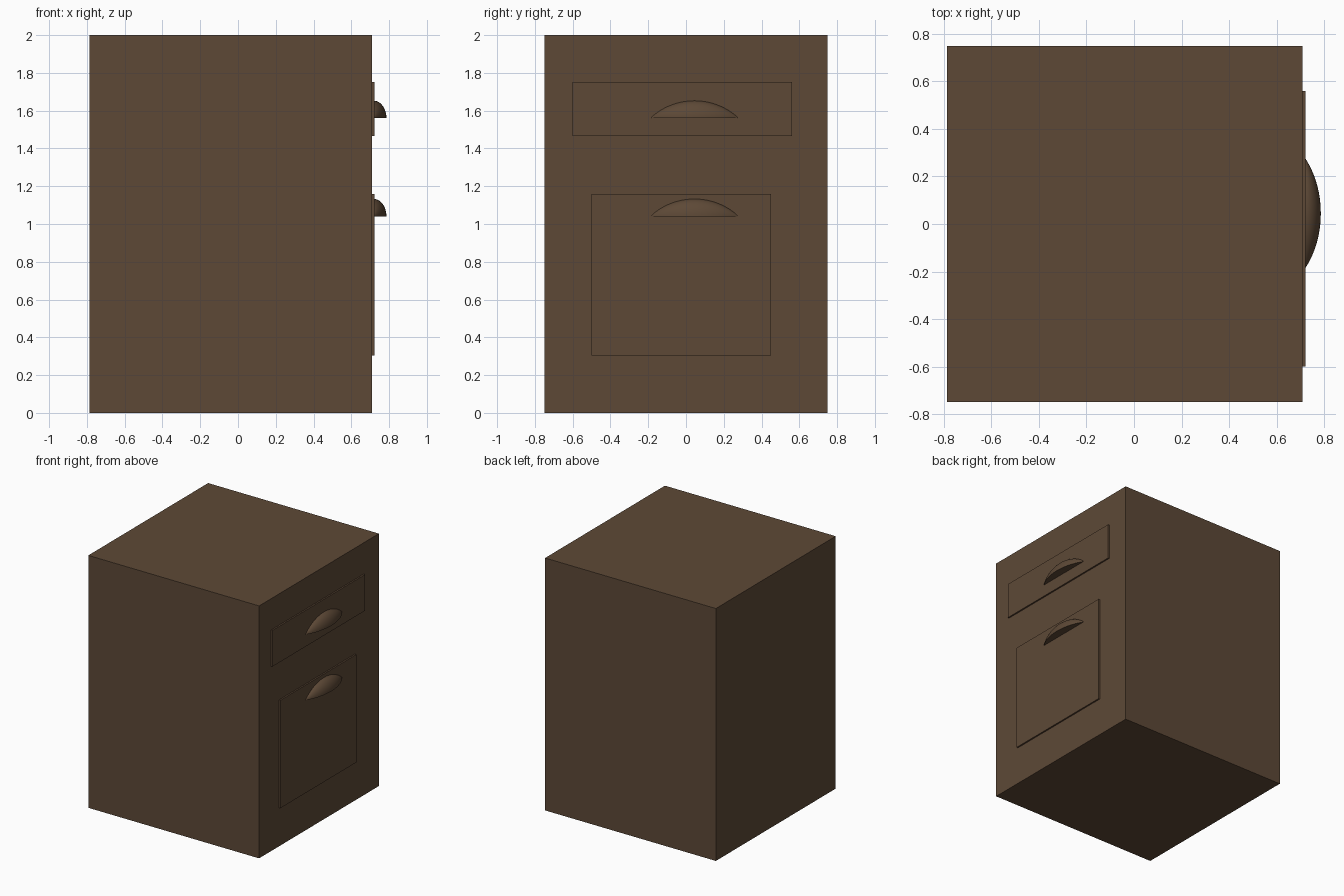
import bpy, bmesh, math

if "Cube" in bpy.data.objects:
    bpy.data.objects.remove(bpy.data.objects["Cube"])

wood = bpy.data.materials.new("dark brown wood")
wood.diffuse_color = (0.11, 0.066, 0.037, 1)
wood.use_nodes = True
wood.node_tree.nodes["Principled BSDF"].inputs["Base Color"].default_value = wood.diffuse_color


def finish(name, bm):
    bmesh.ops.recalc_face_normals(bm, faces=bm.faces)
    me = bpy.data.meshes.new(name)
    bm.to_mesh(me)
    bm.free()
    me.materials.append(wood)
    ob = bpy.data.objects.new(name, me)
    bpy.context.collection.objects.link(ob)
    return ob


def box(name, lo, hi):
    bm = bmesh.new()
    bmesh.ops.create_cube(bm, size=1)
    for v in bm.verts:
        v.co = [l + (c + 0.5) * (h - l) for c, l, h in zip(v.co, lo, hi)]
    return finish(name, bm)


def cup_handle(name, z0, yc=0.045, w=0.235, h=0.093, depth=0.068, x0=0.718):
    """Quarter spindle: a circular-arc outline swept 90 degrees, closed flat below."""
    bm = bmesh.new()
    R = (w * w + h * h) / (2 * h)
    n, m = 32, 12
    tips = [bm.verts.new((x0, yc + s * w, z0)) for s in (-1, 1)]
    rings = []
    for i in range(1, n):
        y = -w * math.cos(math.pi * i / n)
        r = (math.sqrt(R * R - y * y) - (R - h)) / h
        rings.append([bm.verts.new((x0 + depth * r * math.cos(a), yc + y,
                                    z0 + h * r * math.sin(a)))
                      for a in (math.pi / 2 * j / m for j in range(m + 1))])
    for a, b in zip(rings, rings[1:]):
        for j in range(m):
            bm.faces.new((a[j], b[j], b[j + 1], a[j + 1]))
    for tip, ring in zip(tips, (rings[0], rings[-1])):
        for j in range(m):
            bm.faces.new((tip, ring[j], ring[j + 1]))
    # flat underside and flat back
    for k in (0, m):
        bm.faces.new([tips[0]] + [r[k] for r in rings] + [tips[1]])
    # back and underside meet along one straight edge between the tips
    ob = finish(name, bm)
    bpy.ops.object.select_all(action='DESELECT')
    ob.select_set(True)
    bpy.context.view_layer.objects.active = ob
    bpy.ops.object.shade_smooth_by_angle(angle=math.radians(40))


# Cabinet body
box("cabinet_body", (-0.787, -0.75, 0), (0.71, 0.75, 2))

# Raised drawer and door fronts
box("drawer_front", (0.70, -0.60, 1.465), (0.722, 0.56, 1.752))
box("door_front", (0.70, -0.50, 0.305), (0.722, 0.45, 1.16))

# Cup handles
cup_handle("drawer_handle", 1.56)
cup_handle("door_handle", 1.04)
